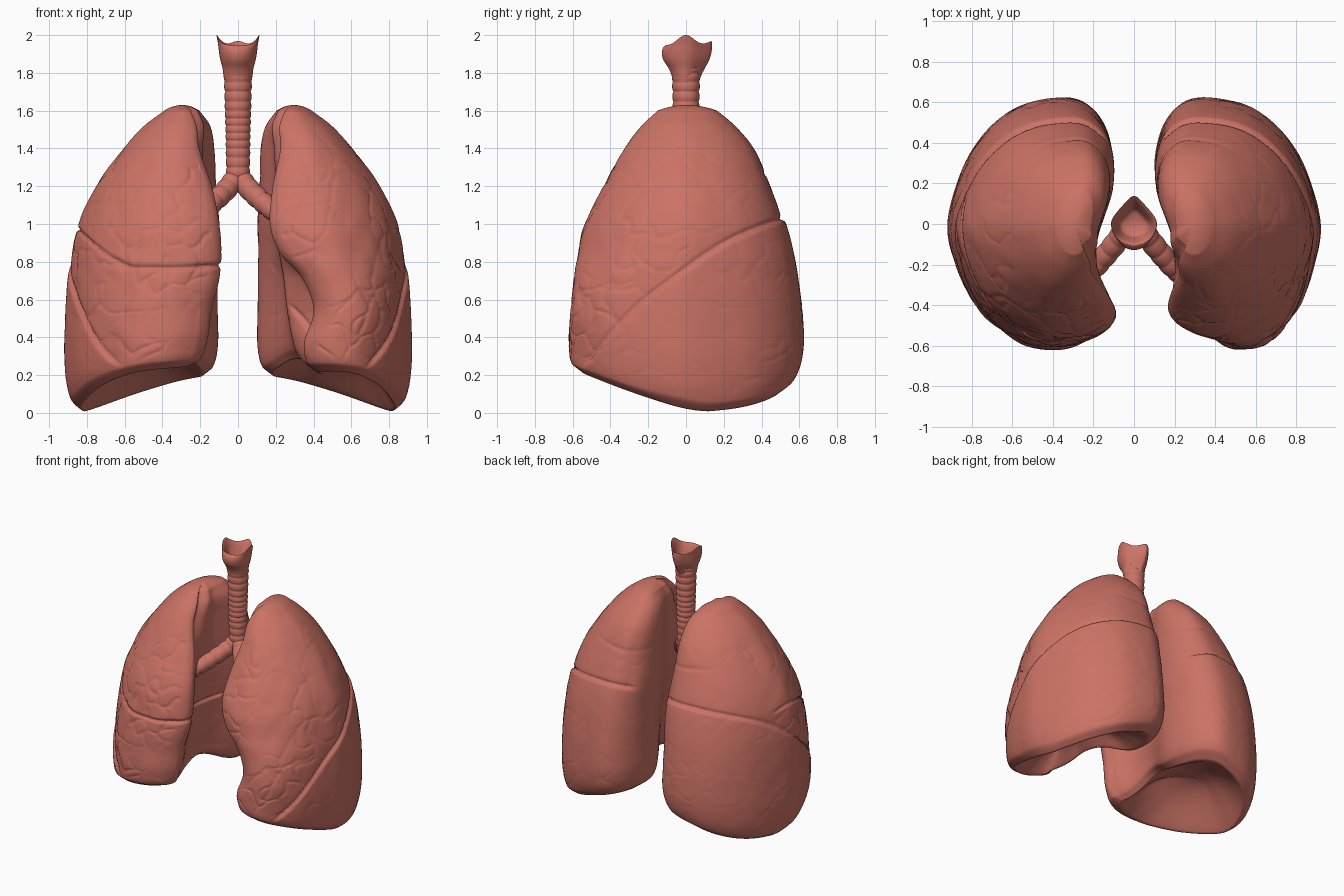
import bpy, math
from mathutils import Vector, noise

if "Cube" in bpy.data.objects:
    bpy.data.objects.remove(bpy.data.objects["Cube"])

mat = bpy.data.materials.new("lung pink")
mat.diffuse_color = (0.60, 0.17, 0.13, 1)
mat.use_nodes = True
mat.node_tree.nodes["Principled BSDF"].inputs["Base Color"].default_value = mat.diffuse_color


def loft(name, rings):
    """Skin a list of closed rings and cap both ends."""
    n = len(rings[0])
    verts = [p for r in rings for p in r]
    faces = []
    for i in range(len(rings) - 1):
        for j in range(n):
            k = (j + 1) % n
            faces.append((i*n + j, i*n + k, (i+1)*n + k, (i+1)*n + j))
    last = (len(rings) - 1) * n
    faces.append(tuple(range(n))[::-1])
    faces.append(tuple(range(last, last + n)))
    me = bpy.data.meshes.new(name)
    me.from_pydata(verts, [], faces)
    me.materials.append(mat)
    me.polygons.foreach_set("use_smooth", [True] * len(me.polygons))
    me.update()
    ob = bpy.data.objects.new(name, me)
    bpy.context.collection.objects.link(ob)
    return ob


def catmull(a, b, c, d, t):
    return 0.5 * (2*b + (c - a)*t + (2*a - 5*b + 4*c - d)*t*t + (3*b - a - 3*c + d)*t**3)


def step(t):
    t = min(max(t, 0), 1)
    return t*t*(3 - 2*t)


def lookup(table, z):
    """Smooth (cubic Hermite) interpolation of table rows by first column."""
    i = 0
    while i < len(table) - 2 and z > table[i+1][0]:
        i += 1
    p, q = table[i], table[i+1]
    o, r = table[max(i-1, 0)], table[min(i+2, len(table)-1)]
    h = q[0] - p[0]
    t = min(max((z - p[0]) / h, 0), 1)
    out = []
    for k in range(1, len(p)):
        m0 = (q[k] - o[k]) / (q[0] - o[0]) * h
        m1 = (r[k] - p[k]) / (r[0] - p[0]) * h
        out.append((2*t**3 - 3*t*t + 1)*p[k] + (t**3 - 2*t*t + t)*m0
                   + (3*t*t - 2*t**3)*q[k] + (t**3 - t*t)*m1)
    return out


# shared silhouette: height, outer x, front depth, back depth
OUTER = [(0, .83, .55, .52), (.06, .885, .605, .585), (.25, .915, .622, .622), (.5, .912, .61, .617),
         (.7, .90, .592, .595), (.85, .88, .57, .57), (1.0, .845, .535, .53), (1.2, .75, .435, .45),
         (1.4, .605, .325, .36), (1.52, .495, .235, .26), (1.6, .39, .15, .165)]
# inner side: height, back inner x, hollow x, front edge x
INNER_NOTCHED = [(0, .19, .36, .43), (.06, .14, .32, .37), (.25, .115, .29, .35), (.5, .115, .27, .40),
                 (.7, .115, .25, .34), (.85, .115, .22, .22), (1.0, .11, .20, .17), (1.2, .12, .20, .185),
                 (1.4, .125, .195, .225), (1.52, .15, .185, .22), (1.6, .205, .215, .25)]
INNER_FULL = [(0, .19, .29, .26), (.06, .14, .25, .205), (.25, .115, .24, .165), (.5, .115, .22, .14),
              (.7, .115, .21, .10), (.85, .105, .20, .09), (1.0, .105, .19, .10), (1.2, .12, .185, .14),
              (1.4, .13, .19, .205), (1.52, .15, .185, .22), (1.6, .205, .215, .25)]
FISSURE = [(-.62, .12), (-.5, .30), (-.25, .57), (0, .76), (.25, .92), (.5, 1.02), (.65, 1.06)]
AROUND, UP, CAP, TIP = 260, 170, 26, 14


def section(inner, z):
    """Kidney-shaped outline at one height."""
    xo, yf, yb = lookup(OUTER, z)
    xb, xh, xf = lookup(inner, z)
    w, v = xo - xb, xo - xf
    c = [(xb + w*a, yb*b) for a, b in ((0, .32), (.01, .68), (.12, .92), (.3, 1), (.61, .9), (.86, .57), (1, .05))]
    c += [(xf + v*a, -yf*b) for a, b in ((.95, .33), (.79, .7), (.53, .95), (.28, 1), (.08, .92), (0, .8), (.03, .66))]
    c += [(xh, -yf*.42), (xh*.85 + xb*.15, -yf*.12)]
    n = len(c)
    pts = []
    for j in range(AROUND):
        u = j / AROUND * n
        i, t = int(u), u - int(u)
        q = [c[(i + k) % n] for k in (-1, 0, 1, 2)]
        pts.append((catmull(*[p[0] for p in q], t), catmull(*[p[1] for p in q], t)))
    return pts


def base(x, y):
    """Height of the lower rim: low outside, higher in front, arched on the inner side."""
    f = (max(0, .12 - y)/.7)**1.3
    arch = .15 * math.exp(-((x - .25)/.2)**2 - ((y + .1)/.24)**2)
    return .2*max(0, (.84 - x)/.7)*(1 - .7*f) + .2*f + arch + .03*(max(0, y - .2)/.4)**2


def lung(name, side, inner):
    rings = []
    rim = section(inner, 0)
    cx, cy = .58, .04
    for i in range(CAP):                       # hollow underside
        s = .02 + .98 * i / CAP
        ring = []
        for x, y in rim:
            px, py = cx + (x - cx)*s, cy + (y - cy)*s
            ring.append((px, py, base(px, py) + .24*(1 - s*s)**1.25))
        rings.append(ring)
    for i in range(UP + 1):                    # body
        z = 1.6 * i / UP
        f = max(0, 1 - z/.9)**2
        rings.append([(x, y, z + base(x, y)*f) for x, y in section(inner, z)])
    top = section(inner, 1.6)
    for i in range(1, TIP + 1):                # rounded tip
        s = math.cos(i / TIP * 1.55)
        rings.append([(.295 + (x - .295)*s, y*s, 1.6 + .03*(1 - s*s)) for x, y in top])
    rings = [[(x*side, y, z) for x, y, z in r] for r in rings]
    if side > 0:
        rings = [r[::-1] for r in rings]
    carve(loft(name, rings), side)


def carve(ob, side):
    """Fissures between lobes and fine surface furrows."""
    me = ob.data
    normals = [v.normal.copy() for v in me.vertices]
    for v, nrm in zip(me.vertices, normals):
        if v.index < (CAP + 1) * AROUND:
            continue
        x, y, z = v.co
        ax = abs(x)
        f = (z - lookup(FISSURE, y)[0]) * .8
        outer = 1 - step((-nrm.x*side - .7)/.25)       # no fissures on the inner face
        low = step((z - base(ax, y) - .02)/.08)
        d = -.018 * math.exp(-((f - .004)/.010)**2) * outer * low
        d -= .014 * step(f/.012) * math.exp(-max(f, 0)/.12) * outer * low
        if side < 0 and f > 0:                 # horizontal fissure
            g = z - (.77 + .2*max(0, (ax - .55)/.3)**1.5 + .05*max(0, .3 - ax))
            d -= .017 * step((.15 - y)/.1) * math.exp(-(g/.011)**2)
        if y > .15 and z > 1.1:                # faint upper back furrow
            g = z - 1.27 - .1*(ax - .3)
            d -= .007 * math.exp(-(g/.014)**2) * max(0, 1 - abs(ax - .3)/.25)
        p = v.co * 5.5 + noise.noise_vector(v.co * 6) * .45
        dist = noise.voronoi(p)[0]
        crack = max(0, 1 - (dist[1] - dist[0]) / .16)
        mask = min(1, max(0, .55 + 1.6*noise.noise(v.co * 3.1)))
        front = .35 + .65 * step(f/.05) * step((.25 - y)/.2)
        if nrm.x * side < -.5:
            front = .2
        front *= step((1.55 - z)/.25) * low
        d -= .008 * crack * crack * mask * front
        d += .004 * noise.noise(v.co * 9) * front
        v.co += nrm * d
    me.update()


lung("notched_lung", 1, INNER_NOTCHED)
lung("three_lobed_lung", -1, INNER_FULL)


def tube(name, path, radius, steps, ribs, depth, n=32):
    """Ribbed tube along a smooth path."""
    pts = []
    m = len(path) - 1
    for s in range(steps + 1):
        u = min(s / steps * m, m - 1e-6)
        i, t = int(u), u - int(u)
        q = [Vector(path[min(max(i + k, 0), m)]) for k in (-1, 0, 1, 2)]
        pts.append(catmull(*q, t))
    rings = []
    for s, p in enumerate(pts):
        tan = (pts[min(s+1, steps)] - pts[max(s-1, 0)]).normalized()
        a = tan.cross(Vector((0, 1, .3))).normalized()
        b = tan.cross(a)
        u = s / steps
        r = radius(u) + depth * (abs(math.sin(u * ribs * math.pi))**.6 - .6)
        rings.append([p + (a*math.cos(2*math.pi*j/n) + b*math.sin(2*math.pi*j/n)) * r for j in range(n)])
    return loft(name, rings)


# windpipe with cartilage rings
tube("windpipe", [(0, 0, 1.17), (0, 0, 1.4), (0, 0, 1.6), (0, 0, 1.83)],
     lambda u: .061 + .014*u**2, 140, 15, .007)

# bronchi
for label, s in (("left", -1), ("right", 1)):
    tube(label + "_bronchus", [(0, .005, 1.27), (s*.045, -.035, 1.2), (s*.12, -.13, 1.125),
                               (s*.2, -.22, 1.06), (s*.28, -.28, 1.0)],
         lambda u: .057 - .006*u, 70, 8, .006)


# voice box: flared, open cup, pointed at the back with a horn on each side
def cup_ring(rx, yf, yb, z, wave, n=64):
    ring = []
    for j in range(n):
        a = 2*math.pi*j/n
        c, s = math.cos(a), math.sin(a)
        pinch = 1 - .35*max(0, s)**2
        y = yb*s*(.75 + .25*max(0, s)**3) if s > 0 else yf*s
        ring.append((rx*c*pinch, y, z + wave*(abs(c)**6 + .4*max(0, s)**6 - .1)))
    return ring


CUP = [(.068, .068, .066, 1.74, 0), (.077, .076, .080, 1.785, 0), (.082, .092, .10, 1.825, 0),
       (.094, .118, .122, 1.865, .006), (.101, .128, .134, 1.90, .015), (.106, .124, .138, 1.93, .03),
       (.113, .110, .136, 1.95, .05), (.109, .102, .130, 1.952, .05), (.096, .09, .112, 1.935, .03),
       (.083, .075, .09, 1.90, .01), (.065, .06, .065, 1.86, 0), (.02, .02, .02, 1.845, 0)]
rings = []
for i in range(len(CUP) - 1):
    q = [CUP[min(max(i + k, 0), len(CUP) - 1)] for k in (-1, 0, 1, 2)]
    for t in (0, .25, .5, .75):
        rings.append(cup_ring(*[catmull(*col, t) for col in zip(*q)]))
rings.append(cup_ring(*CUP[-1]))
loft("voice_box", rings)
